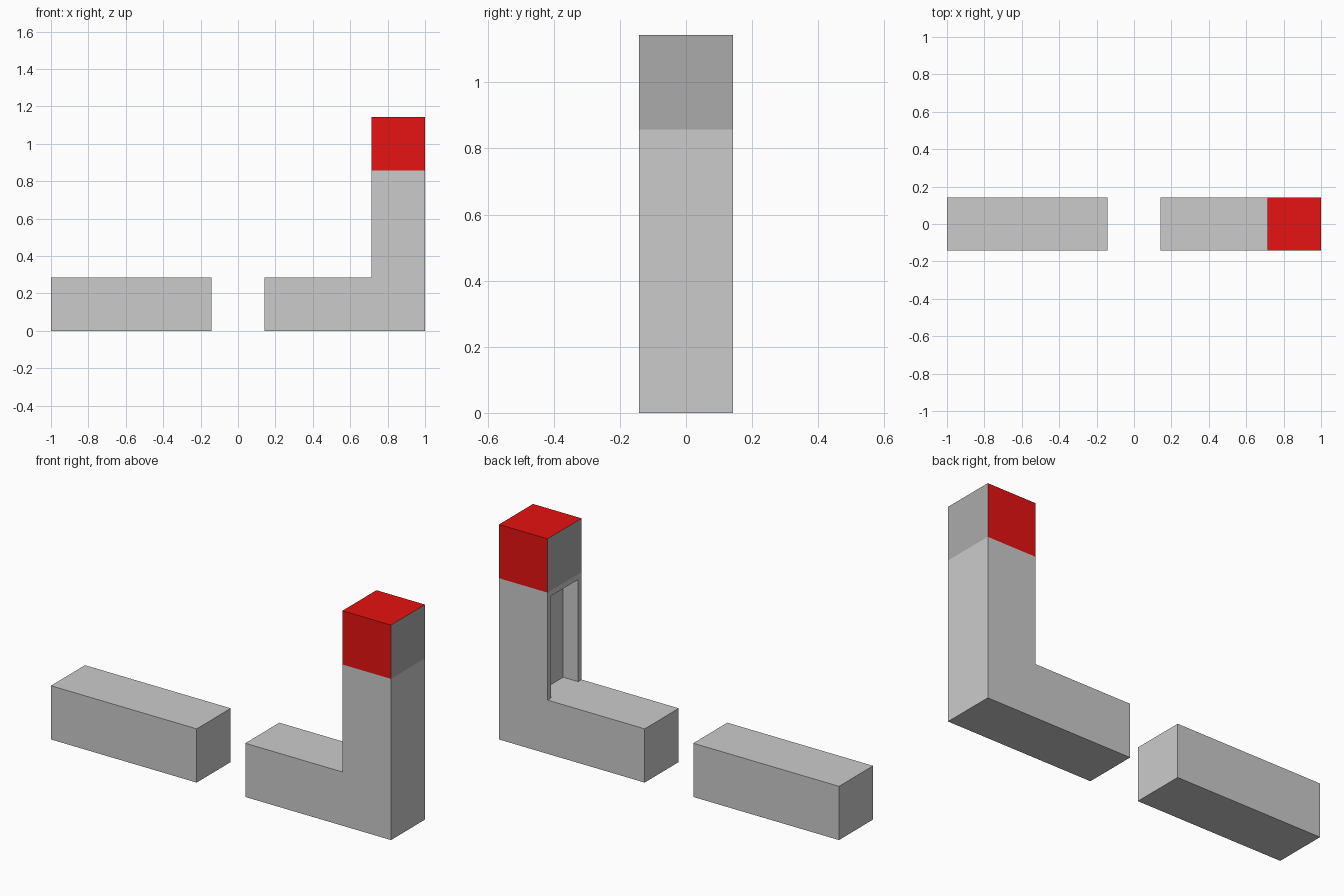
import bpy, bmesh
from mathutils import Vector

if "Cube" in bpy.data.objects:
    bpy.data.objects.remove(bpy.data.objects["Cube"])

U = 1 / 7   # half the width of a bar


def extrude_profile(name, points, y0=-U, y1=U):
    """Extrude an x-z outline along y into a solid object."""
    bm = bmesh.new()
    face = bm.faces.new([bm.verts.new((x, y0, z)) for x, z in points])
    out = bmesh.ops.extrude_face_region(bm, geom=[face])
    verts = [g for g in out["geom"] if isinstance(g, bmesh.types.BMVert)]
    bmesh.ops.translate(bm, verts=verts, vec=Vector((0, y1 - y0, 0)))
    bmesh.ops.recalc_face_normals(bm, faces=bm.faces)
    mesh = bpy.data.meshes.new(name)
    bm.to_mesh(mesh)
    bm.free()
    obj = bpy.data.objects.new(name, mesh)
    bpy.context.collection.objects.link(obj)
    return obj


def rect(x0, x1, z0, z1):
    return [(x0, z0), (x1, z0), (x1, z1), (x0, z1)]


def material(name, color):
    mat = bpy.data.materials.new(name)
    mat.diffuse_color = (*color, 1)
    mat.use_nodes = True
    mat.node_tree.nodes["Principled BSDF"].inputs["Base Color"].default_value = mat.diffuse_color
    return mat


# Straight bar on the left
extrude_profile("left_bar", rect(-1, -U, 0, 2 * U))

# L-shaped right bar with upright column
corner = extrude_profile("right_bar_and_column", [
    (U, 0), (1, 0), (1, 6 * U), (5 * U, 6 * U), (5 * U, 2 * U), (U, 2 * U)])

# Shallow recess in the inner side of the column, floor level with the bar
rim = 0.029
cutter = extrude_profile(
    "recess_cutter",
    rect(5 * U - 0.1, 5 * U + 0.088, 2 * U, 6 * U - rim),
    -U + rim, U - rim)
cutter.hide_render = True
cutter.hide_set(True)
cut = corner.modifiers.new("recess", 'BOOLEAN')
cut.operation = 'DIFFERENCE'
cut.solver = 'EXACT'
cut.object = cutter

# Red cap block with grey sides
cap = extrude_profile("column_cap", rect(5 * U, 1, 6 * U, 8 * U))
cap.data.materials.append(material("red", (0.8, 0.006, 0.006)))
cap.data.materials.append(material("cap_side_grey", (0.41, 0.41, 0.41)))
for poly in cap.data.polygons:
    if abs(poly.normal.x) > 0.9:
        poly.material_index = 1
